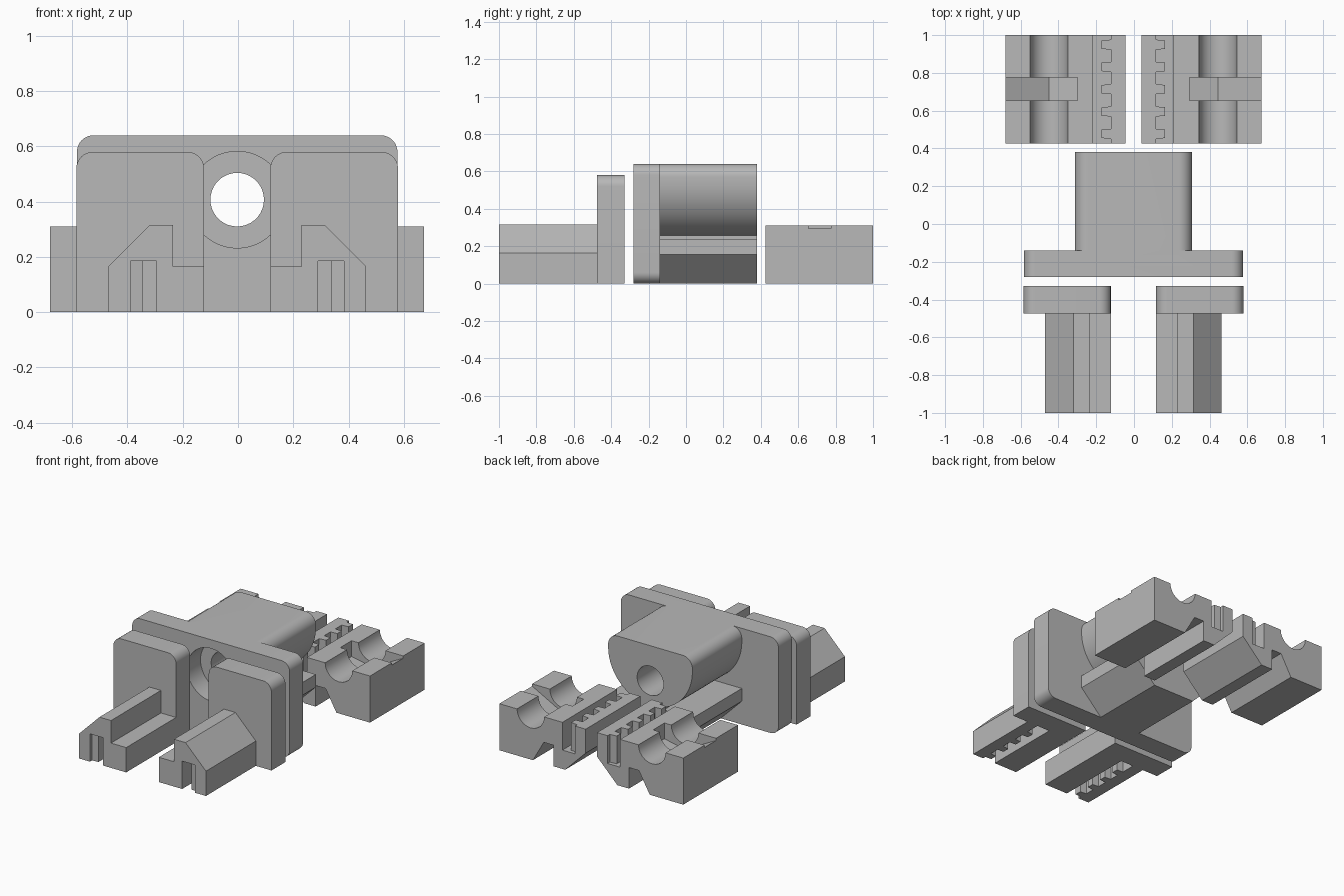
import bpy, bmesh, math

cube = bpy.data.objects.get("Cube")
if cube:
    bpy.data.objects.remove(cube, do_unlink=True)

grey = bpy.data.materials.new("plain_grey")
grey.use_nodes = True
grey.diffuse_color = (0.48, 0.48, 0.48, 1)
grey.node_tree.nodes["Principled BSDF"].inputs["Base Color"].default_value = grey.diffuse_color

CENTRE = -0.003


def arc(cx, cy, r, start, end, n=12):
    """Points on an arc, angles in degrees."""
    angles = [math.radians(start + (end - start) * i / n) for i in range(n + 1)]
    return [(cx + r * math.cos(a), cy + r * math.sin(a)) for a in angles]


def box(x0, x1, y0, y1):
    return [(x0, y0), (x1, y0), (x1, y1), (x0, y1)]


def prism(name, profile, start, end, side=1, axis="Y"):
    """Extrude a profile (xz along Y, or xy along Z), mirrored by side."""
    bm = bmesh.new()

    def ring(d):
        return [bm.verts.new((CENTRE + side * u, d, v) if axis == "Y"
                             else (CENTRE + side * u, v, d)) for u, v in profile]
    a, b = ring(start), ring(end)
    bm.faces.new(a)
    bm.faces.new(b)
    for i in range(len(a)):
        j = (i + 1) % len(a)
        bm.faces.new((a[i], a[j], b[j], b[i]))
    bmesh.ops.recalc_face_normals(bm, faces=bm.faces)
    mesh = bpy.data.meshes.new(name)
    bm.to_mesh(mesh)
    bm.free()
    mesh.materials.append(grey)
    ob = bpy.data.objects.new(name, mesh)
    bpy.context.collection.objects.link(ob)
    return ob


def combine(ob, other, operation="DIFFERENCE"):
    """Apply a boolean and discard the helper shape."""
    mod = ob.modifiers.new("shape", "BOOLEAN")
    mod.operation, mod.object, mod.solver = operation, other, "EXACT"
    bpy.context.view_layer.objects.active = ob
    bpy.ops.object.modifier_apply(modifier=mod.name)
    bpy.data.objects.remove(other, do_unlink=True)


def smooth(ob):
    bpy.ops.object.select_all(action="DESELECT")
    ob.select_set(True)
    bpy.context.view_layer.objects.active = ob
    bpy.ops.object.shade_smooth_by_angle(angle=math.radians(25))


def comb(wall, tip, far, y0, y1, first):
    """Slot outline in plan, with five teeth standing on one wall."""
    pts = [(far, y1), (far, y0), (wall, y0)]
    for i in range(5):
        y = first + i * 0.118
        if y + 0.05 < y1:
            pts += [(wall, y - 0.004), (tip, y), (tip, y + 0.045), (wall, y + 0.049)]
    return pts + [(wall, y1)]


# Central housing: rounded flange, tunnel body and dovetail foot
r = 0.06
flange = (arc(0.58 - r, 0.64 - r, r, 0, 90) + arc(r - 0.58, 0.64 - r, r, 90, 180)
          + arc(r - 0.58, r, r, 180, 270) + arc(0.58 - r, r, r, 270, 360))
housing = prism("central_housing", flange, -0.28, -0.14)
body = (arc(0.24, 0.57, 0.07, 0, 90) + arc(-0.24, 0.57, 0.07, 90, 180)
        + arc(0, 0.55, 0.31, 180, 360, 40))
combine(housing, prism("tunnel", body, -0.2, 0.38), "UNION")
half_foot = [(0.155, 0), (0.31, 0.155), (0.31, 0.24), (0.1, 0.24), (0.1, 0.3)]
foot = half_foot + [(-x, z) for x, z in reversed(half_foot)]
combine(housing, prism("foot", foot, -0.2, 0.38), "UNION")
# Bore and wider front recess
combine(housing, prism("bore", arc(0, 0.407, 0.097, 0, 350, 35), -0.5, 0.6))
combine(housing, prism("recess", arc(0, 0.407, 0.175, 0, 352.5, 47), -0.4, -0.14))
smooth(housing)

for side, word in ((1, "left"), (-1, "right")):
    # Front cover plate with rounded top corners
    plate = prism(word + "_cover_plate",
                  [(0.12, 0), (0.582, 0)] + arc(0.582 - r, 0.58 - r, r, 0, 90)
                  + arc(0.12 + r, 0.58 - r, r, 90, 180), -0.475, -0.328, side)
    smooth(plate)

    # Hooked rail with toothed slot underneath
    rail = prism(word + "_rail",
                 [(0.12, 0), (0.467, 0), (0.467, 0.165), (0.317, 0.315),
                  (0.232, 0.315), (0.232, 0.165), (0.12, 0.165)],
                 -1, -0.474, side)
    combine(rail, prism("rail_slot", comb(0.387, 0.342, 0.292, -1.1, -0.475, -0.974),
                        -0.1, 0.185, side, "Z"))

    # Rear clamp block with hook and underside notch
    block = prism(word + "_clamp_block",
                  [(0.042, 0.31), (0.042, 0.15), (0.192, 0), (0.277, 0),
                   (0.277, 0.14), (0.35, 0.14), (0.43, 0), (0.677, 0), (0.677, 0.31)],
                  0.425, 1, side)
    # Cable channel, strap notch and toothed slot
    combine(block, prism("channel", arc(0.447, 0.31, 0.1, 0, 345, 23), 0.3, 1.1, side))
    strap = [(0.297, 0.4), (0.297, 0.205), (0.447, 0.175), (0.677, 0.295),
             (0.75, 0.334), (0.75, 0.4)]
    combine(block, prism("strap_notch", strap, 0.655, 0.775, side))
    combine(block, prism("block_slot", comb(0.12, 0.168, 0.213, 0.3, 1.1, 0.455),
                         0.125, 0.4, side, "Z"))
    smooth(block)
